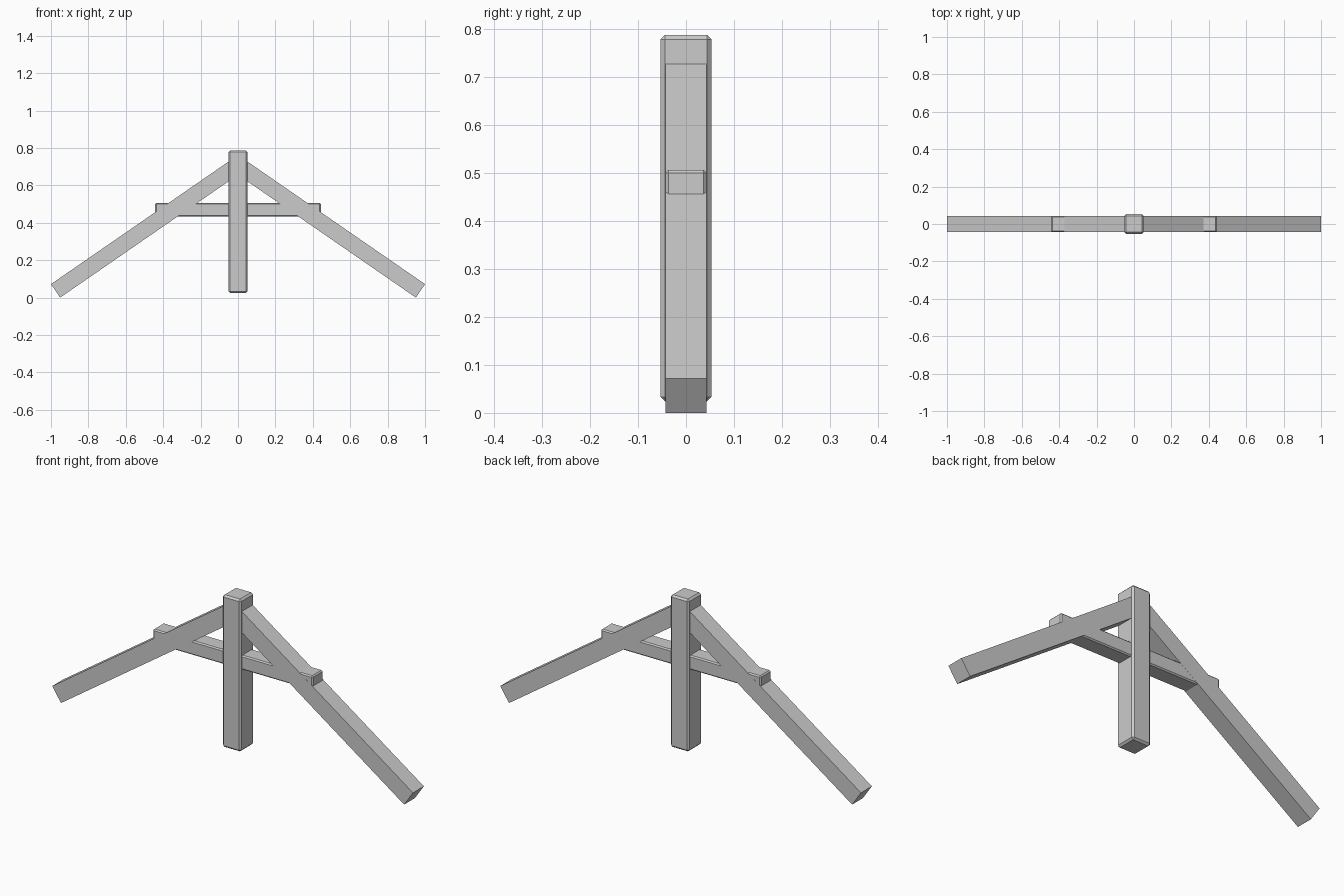
import bpy
import bmesh
from math import atan, cos

cube = bpy.data.objects.get("Cube")
if cube:
    bpy.data.objects.remove(cube, do_unlink=True)

grey = bpy.data.materials.new("plain_grey")
grey.use_nodes = True
colour = (0.6, 0.6, 0.6, 1)
grey.diffuse_color = colour
grey.node_tree.nodes["Principled BSDF"].inputs["Base Color"].default_value = colour


def prism(name, outline, half_depth, bevel=0):
    """Extrude an x-z outline along y, with optional chamfered edges."""
    bm = bmesh.new()
    face = bm.faces.new([bm.verts.new((x, -half_depth, z)) for x, z in outline])
    moved = bmesh.ops.extrude_face_region(bm, geom=[face])["geom"]
    verts = [v for v in moved if isinstance(v, bmesh.types.BMVert)]
    bmesh.ops.translate(bm, verts=verts, vec=(0, 2 * half_depth, 0))
    if bevel:
        bmesh.ops.bevel(bm, geom=bm.edges[:], offset=bevel, segments=1,
                        profile=0.5, affect='EDGES')
    bmesh.ops.recalc_face_normals(bm, faces=bm.faces[:])
    mesh = bpy.data.meshes.new(name)
    bm.to_mesh(mesh)
    bm.free()
    mesh.materials.append(grey)
    obj = bpy.data.objects.new(name, mesh)
    bpy.context.collection.objects.link(obj)
    return obj


def box_outline(half_width, bottom, top):
    return [(-half_width, bottom), (half_width, bottom),
            (half_width, top), (-half_width, top)]


# Chamfered central post and cross tie
prism("king_post", box_outline(0.051, 0.024, 0.787), 0.053, 0.009)
prism("collar_tie", box_outline(0.443, 0.434, 0.506), 0.0425, 0.006)

# Sloping rafters: square-cut feet, plumb-cut where they meet in the post
slope = 0.69
foot_x, foot_z = 0.951, 0.072
peak = foot_z + slope
drop = 0.087 / cos(atan(slope))
for side, name in ((1, "left_rafter"), (-1, "right_rafter")):
    prism(name, [(side, foot_z), (0, peak), (0, peak - drop),
                 (side * foot_x, 0)], 0.043)
